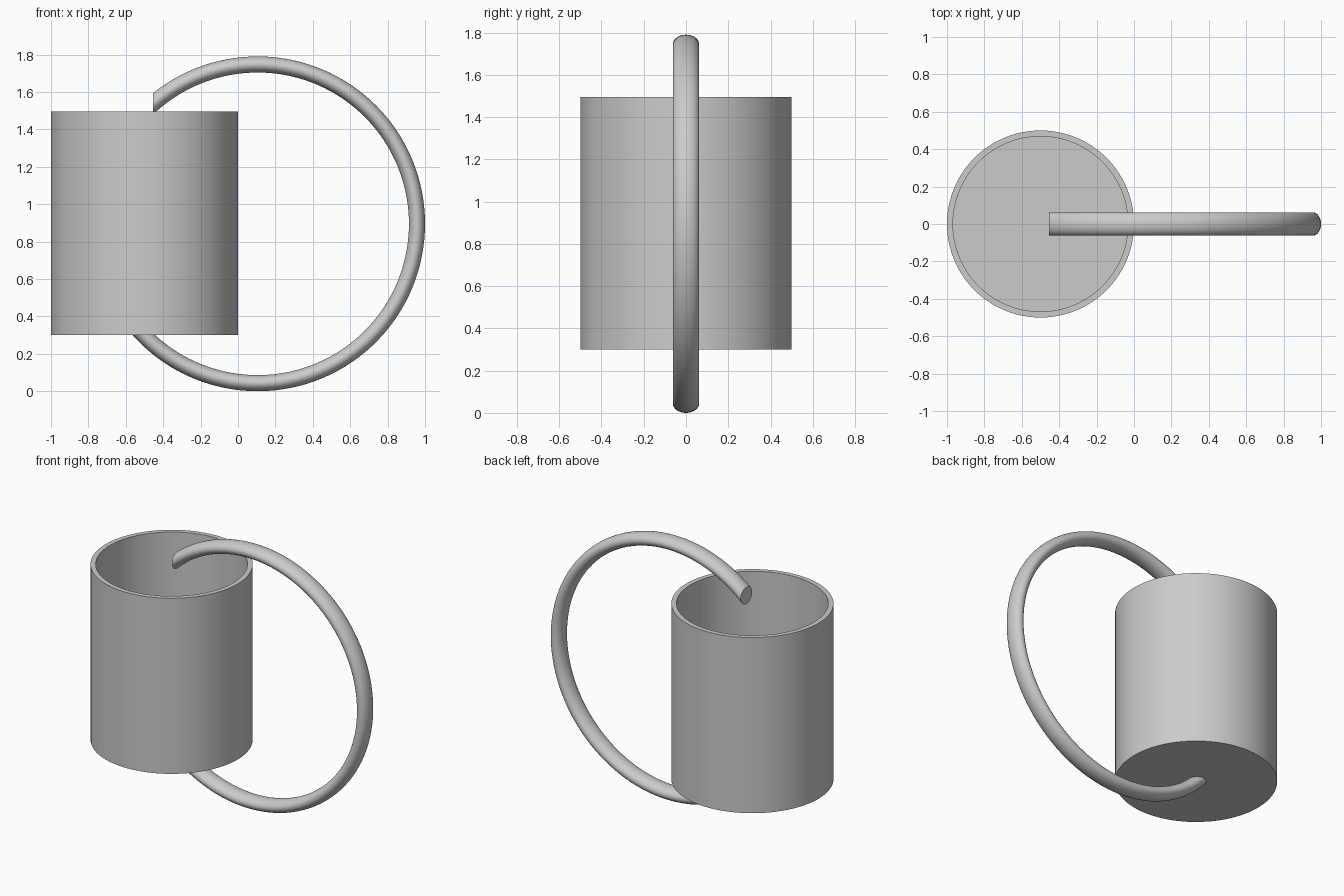
import bpy, bmesh
from math import sin, cos, acos, asin, pi, radians

default = bpy.data.objects.get("Cube")
if default:
    bpy.data.objects.remove(default, do_unlink=True)

grey = bpy.data.materials.new("plain grey")
grey.use_nodes = True
colour = (0.6, 0.6, 0.6, 1)
grey.diffuse_color = colour
grey.node_tree.nodes["Principled BSDF"].inputs["Base Color"].default_value = colour


def skin(name, rings):
    """Join successive closed rings of points and cap both ends."""
    bm = bmesh.new()
    loops = [[bm.verts.new(p) for p in ring] for ring in rings]
    count = len(loops[0])
    for a, b in zip(loops, loops[1:]):
        for i in range(count):
            j = (i + 1) % count
            bm.faces.new((a[i], a[j], b[j], b[i]))
    bm.faces.new(loops[0])
    bm.faces.new(loops[-1])
    bmesh.ops.recalc_face_normals(bm, faces=bm.faces)
    mesh = bpy.data.meshes.new(name)
    bm.to_mesh(mesh)
    bm.free()
    mesh.materials.append(grey)
    obj = bpy.data.objects.new(name, mesh)
    bpy.context.collection.objects.link(obj)
    bpy.ops.object.select_all(action='DESELECT')
    obj.select_set(True)
    bpy.context.view_layer.objects.active = obj
    bpy.ops.object.shade_smooth_by_angle(angle=radians(35))
    return obj


# Cup: outer wall, rim, inner wall and floor as one turned profile
BASE, RIM, FLOOR = 0.30, 1.495, 0.33
SIDES = 96
profile = [(0.5, BASE), (0.5, RIM), (0.468, RIM), (0.468, FLOOR)]
skin("cup", [[(-0.5 + r * cos(2 * pi * i / SIDES), r * sin(2 * pi * i / SIDES), z)
              for i in range(SIDES)] for r, z in profile])

# Handle: oval tube along a ring, cut upright at the top, ending in the base
CX, CZ, RADIUS = 0.105, 0.895, 0.852
THICK, WIDE = 0.043, 0.062
END_X, END_Z = -0.455, 0.315
STEPS, SECTION = 96, 32
rings = []
for s in range(STEPS + 1):
    ring = []
    for k in range(SECTION):
        t = 2 * pi * k / SECTION
        r = RADIUS + THICK * cos(t)
        start = asin((CZ - END_Z) / r) - pi
        end = acos((END_X - CX) / r)
        a = start + (end - start) * s / STEPS
        ring.append((CX + r * cos(a), WIDE * sin(t), CZ + r * sin(a)))
    rings.append(ring)
skin("handle", rings)
